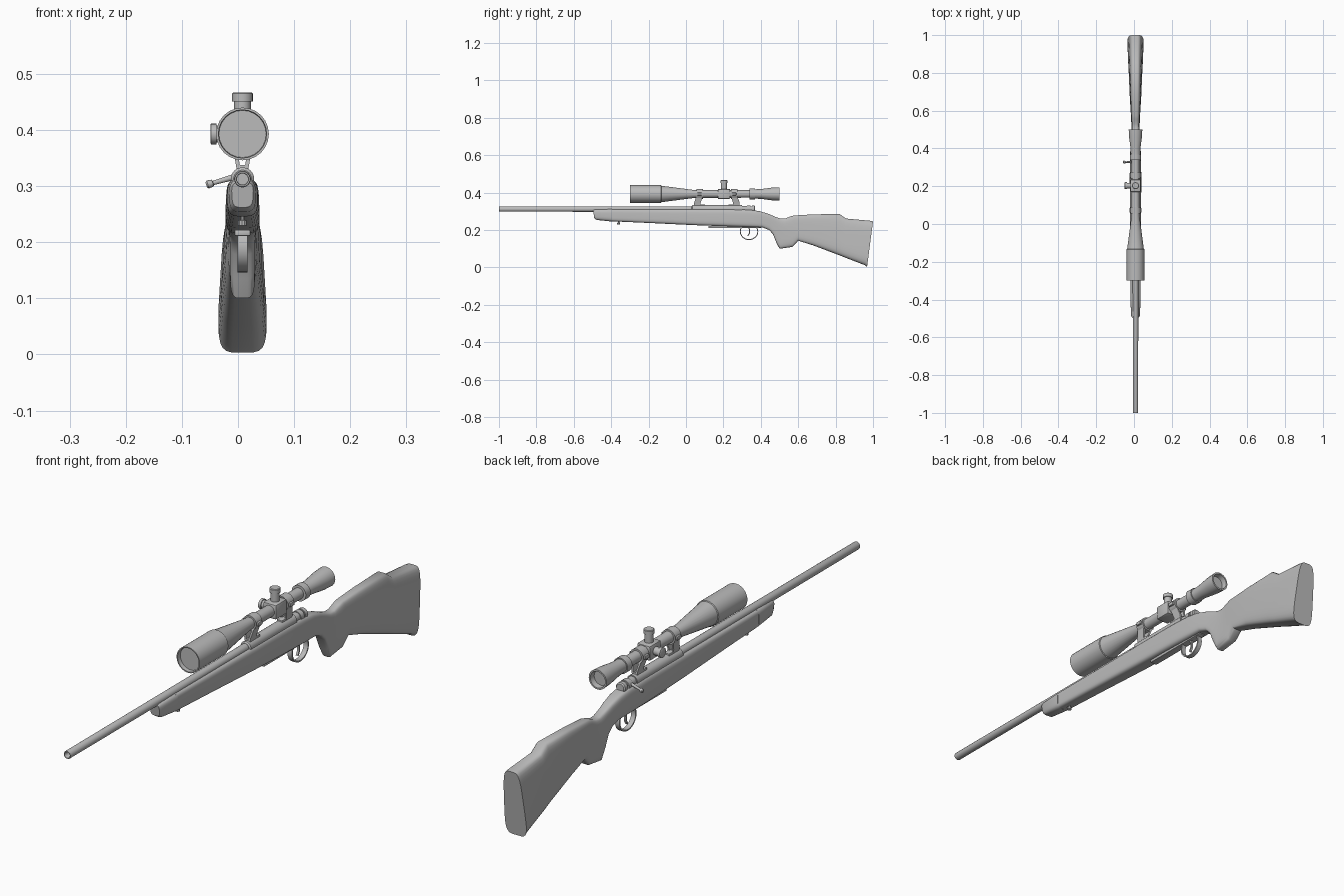
import bpy, bmesh, math
from mathutils import Vector

CX = 0.008          # bore line is slightly off centre because of the bolt handle
BZ, SZ = 0.3125, 0.393   # bore and scope axis heights
grey = bpy.data.materials.new("grey")
grey.diffuse_color = (0.5, 0.5, 0.5, 1)


def finish(name, bm, angle=35):
    bmesh.ops.remove_doubles(bm, verts=bm.verts, dist=1e-5)
    bmesh.ops.recalc_face_normals(bm, faces=bm.faces)
    me = bpy.data.meshes.new(name)
    bm.to_mesh(me)
    bm.free()
    me.materials.append(grey)
    me.shade_smooth()
    me.set_sharp_from_angle(angle=math.radians(angle))
    ob = bpy.data.objects.new(name, me)
    bpy.context.collection.objects.link(ob)
    return ob


def bridge(bm, rings, caps=True):
    rings = [[bm.verts.new(p) for p in r] for r in rings]
    n = len(rings[0])
    for a, b in zip(rings, rings[1:]):
        for i in range(n):
            j = (i + 1) % n
            bm.faces.new((a[i], a[j], b[j], b[i]))
    if caps:
        bm.faces.new(rings[0])
        bm.faces.new(rings[-1])


def lathe(name, pts, base, axis, seg=20):
    """Revolve (distance, radius) points about an axis starting at base."""
    axis, base = Vector(axis).normalized(), Vector(base)
    u = axis.orthogonal().normalized()
    v = axis.cross(u)
    bm = bmesh.new()
    rings = []
    for d, r in pts:
        rings.append([base + axis * d + (u * math.cos(t) + v * math.sin(t)) * r
                      for t in (2 * math.pi * i / seg for i in range(seg))])
    bridge(bm, rings)
    return finish(name, bm)


def along_y(name, pts, z, seg=20):
    return lathe(name, pts, (CX, 0, z), (0, 1, 0), seg)


def strap(name, path, hw, thick):
    """Flat band following a (y, z) path."""
    bm = bmesh.new()
    rings = []
    for i, (y, z) in enumerate(path):
        a, b = path[max(i - 1, 0)], path[min(i + 1, len(path) - 1)]
        t = Vector((b[0] - a[0], b[1] - a[1])).normalized() * thick / 2
        rings.append([(CX + s * hw, y - k * t.y, z + k * t.x)
                      for s, k in ((-1, -1), (1, -1), (1, 1), (-1, 1))])
    bridge(bm, rings)
    return finish(name, bm)


def box(name, lo, hi, bevel=0.0):
    bm = bmesh.new()
    bridge(bm, [[(x, y, z) for x, y in ((lo[0], lo[1]), (hi[0], lo[1]),
                (hi[0], hi[1]), (lo[0], hi[1]))] for z in (lo[2], hi[2])])
    if bevel:
        bmesh.ops.bevel(bm, geom=bm.edges[:], offset=bevel, segments=2,
                        affect='EDGES', profile=0.5)
    return finish(name, bm)


def loft(name, sections, power=3.6, seg=28):
    """Loft rounded sections: y at top, y at bottom, top, bottom, half widths."""
    bm = bmesh.new()
    rings = []
    for yt, yb, zt, zb, wt, wb in sections:
        ring = []
        for i in range(seg):
            t = 2 * math.pi * (i + 0.5) / seg
            c, s = math.cos(t), math.sin(t)
            k = 0.5 + 0.5 * math.copysign(abs(s) ** (2 / power), s)
            w = wb + (wt - wb) * k
            ring.append((CX + w * math.copysign(abs(c) ** (2 / power), c),
                         yb + (yt - yb) * k, zb + (zt - zb) * k))
        rings.append(ring)
    bridge(bm, rings)
    return finish(name, bm, 40)


# Stock: fore-end, wrist, grip, cheek piece and butt
loft("stock", [
    (-0.40, -0.40, 0.312, 0.247, 0.026, 0.026),
    (-0.20, -0.20, 0.312, 0.238, 0.027, 0.028),
    (0.05, 0.05, 0.312, 0.226, 0.028, 0.031),
    (0.25, 0.25, 0.312, 0.219, 0.028, 0.032),
    (0.34, 0.34, 0.309, 0.216, 0.027, 0.031),
    (0.395, 0.41, 0.301, 0.214, 0.025, 0.028),
    (0.44, 0.445, 0.287, 0.200, 0.022, 0.025),
    (0.475, 0.465, 0.272, 0.178, 0.020, 0.024),
    (0.505, 0.482, 0.262, 0.135, 0.020, 0.024),
    (0.53, 0.50, 0.262, 0.100, 0.020, 0.023),
    (0.555, 0.57, 0.272, 0.110, 0.021, 0.024),
    (0.575, 0.60, 0.278, 0.143, 0.022, 0.027),
    (0.68, 0.68, 0.284, 0.118, 0.025, 0.033),
    (0.82, 0.82, 0.287, 0.065, 0.028, 0.040),
    (0.855, 0.85, 0.262, 0.053, 0.029, 0.042),
    (0.985, 0.954, 0.250, 0.013, 0.033, 0.047),
    (1.0, 0.968, 0.247, 0.003, 0.033, 0.047)], 4.5)
loft("fore_end_tip", [
    (-0.497, -0.49, 0.307, 0.262, 0.020, 0.018),
    (-0.488, -0.478, 0.311, 0.254, 0.024, 0.023),
    (-0.40, -0.40, 0.313, 0.246, 0.027, 0.027),
    (-0.395, -0.395, 0.313, 0.246, 0.027, 0.027)])
lathe("sling_stud", [(0, 0.004), (0.012, 0.004), (0.013, 0.008), (0.022, 0.008)],
      (CX, -0.36, 0.252), (0, 0, -1), 10)

# Barrel with open muzzle, receiver and bolt
along_y("barrel", [(-0.85, 0.0), (-0.85, 0.010), (-0.998, 0.010), (-1.0, 0.011),
                   (-1.0, 0.0135), (-0.997, 0.0145), (0.05, 0.0150)], BZ)
along_y("receiver", [(0.03, 0.016), (0.034, 0.021), (0.30, 0.021), (0.30, 0.017),
                     (0.325, 0.017), (0.325, 0.020), (0.345, 0.020), (0.345, 0.015),
                     (0.352, 0.015), (0.352, 0.019), (0.366, 0.019), (0.37, 0.015)], BZ)
lathe("bolt_handle", [(0, 0.006), (0.048, 0.004), (0.049, 0.0065),
                      (0.058, 0.0075), (0.061, 0.005)],
      (CX - 0.006, 0.328, 0.319), (-1, 0, -0.29), 12)

# Trigger and guard
strap("trigger_guard", [(0.337 - 0.047 * math.cos(a), 0.192 - 0.043 * math.sin(a))
                        for a in (math.pi * (i / 16 * 1.3 - 0.15) for i in range(17))],
      0.009, 0.005)
strap("trigger", [(0.335, 0.222), (0.340, 0.200), (0.339, 0.183), (0.331, 0.168)],
      0.004, 0.006)
box("floor_plate", (CX - 0.014, 0.12, 0.211), (CX + 0.014, 0.40, 0.222), 0.002)

# Scope body with recessed lenses at both ends
along_y("scope_tube", [(-0.285, 0.0), (-0.285, 0.042), (-0.30, 0.043), (-0.30, 0.047),
                       (-0.134, 0.047), (-0.132, 0.044), (0.045, 0.021), (0.34, 0.020),
                       (0.34, 0.029), (0.368, 0.029), (0.368, 0.025), (0.40, 0.026),
                       (0.46, 0.034), (0.50, 0.036), (0.50, 0.030), (0.48, 0.028),
                       (0.48, 0.0)], SZ, 24)

# Turret block and adjustment knobs
box("turret_block", (CX - 0.027, 0.170, SZ - 0.027), (CX + 0.027, 0.236, SZ + 0.027), 0.006)
knob = [(0, 0.015), (0.036, 0.015), (0.036, 0.0185), (0.050, 0.0185), (0.052, 0.016)]
lathe("top_turret", knob, (CX, 0.203, SZ + 0.022), (0, 0, 1), 18)
lathe("side_turret", [(d * 0.72, r) for d, r in knob],
      (CX - 0.020, 0.203, SZ), (-1, 0, 0), 18)

# Scope rings with splayed legs standing on the receiver
for name, y, lean in (("front", 0.055, -0.012), ("rear", 0.240, 0.012)):
    along_y(name + "_ring", [(y, 0.020), (y, 0.027), (y + 0.035, 0.027),
                             (y + 0.035, 0.020)], SZ)
    box(name + "_base", (CX - 0.011, y - 0.012, 0.322), (CX + 0.011, y + 0.047, 0.338), 0.002)
    for side, s in (("left", 1), ("right", -1)):
        bm = bmesh.new()
        bridge(bm, [[(CX + s * (x + dx), y + yy + sh, z)
                     for dx, yy in ((0, 0), (0.007, 0), (0.007, 0.035), (0, 0.035))]
                    for z, x, sh in ((0.328, 0.003, lean), (0.345, 0.006, lean),
                                     (0.380, 0.013, 0))])
        finish(f"{name}_mount_leg_{side}", bm)
        box(f"{name}_ring_clamp_{side}", (CX + s * 0.028 - 0.005, y + 0.006, SZ - 0.007),
            (CX + s * 0.028 + 0.005, y + 0.029, SZ + 0.007), 0.002)
